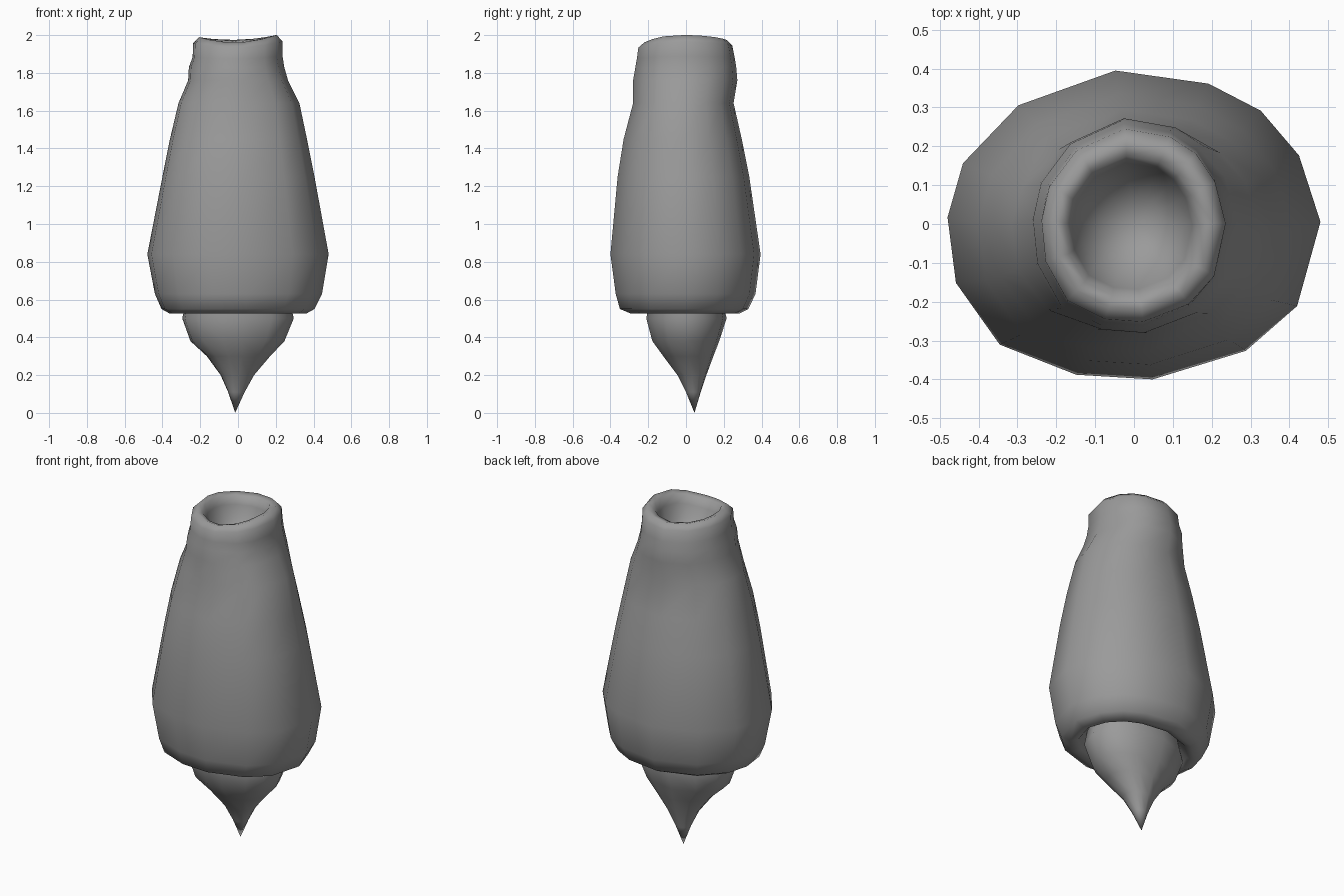
import bpy, bmesh

# Slightly irregular 14-sided outline on a unit circle
OUTLINE = [(1, .02), (.885, .45), (.68, .74), (.4, .915), (-.1, 1), (-.62, .775),
           (-.917, .4), (-1, .05), (-.955, -.375), (-.72, -.775), (-.31, -.97),
           (.1, -1), (.6, -.815), (.875, -.525)]

# Dark grey for every part
GREY = bpy.data.materials.new("dark_grey")
GREY.diffuse_color = (.325, .325, .325, 1)


def loft(name, rings, start=None, end=None):
    """Skin rings of (z, xmin, xmax, ymin, ymax, wave), with optional tip points."""
    bm = bmesh.new()
    loops = []
    for z, x0, x1, y0, y1, wave in rings:
        cx, cy, rx, ry = (x0 + x1) / 2, (y0 + y1) / 2, (x1 - x0) / 2, (y1 - y0) / 2
        loop = []
        for u, v in OUTLINE:
            # wavy rim: high at the sides, dipping a little to the front
            dz = wave * (0.02 * u * u + 0.006 * u - 0.014 * max(0, -v) ** 3)
            loop.append(bm.verts.new((cx + u * rx, cy + v * ry, z + dz)))
        loops.append(loop)
    n = len(OUTLINE)
    for a, b in zip(loops, loops[1:]):
        for i in range(n):
            j = (i + 1) % n
            bm.faces.new((a[i], a[j], b[j], b[i]))
    for tip, loop in ((start, loops[0]), (end, loops[-1])):
        if tip:
            t = bm.verts.new(tip)
            for i in range(n):
                bm.faces.new((loop[i], loop[(i + 1) % n], t))
    bmesh.ops.recalc_face_normals(bm, faces=bm.faces)
    for f in bm.faces:
        f.smooth = True
    me = bpy.data.meshes.new(name)
    bm.to_mesh(me)
    bm.free()
    me.materials.append(GREY)
    ob = bpy.data.objects.new(name, me)
    bpy.context.collection.objects.link(ob)
    return ob


# Hollow body: recessed underside, rolled lip, tapering wall, neck, rim and bowl
loft("body", [
    (.60, -.27, .27, -.19, .19, 0),
    (.535, -.32, .32, -.25, .24, 0),
    (.525, -.36, .36, -.29, .28, 0),
    (.55, -.405, .405, -.35, .33, 0),
    (.63, -.44, .445, -.372, .368, 0),
    (.84, -.48, .48, -.40, .395, 0),
    (1.25, -.40, .405, -.362, .335, 0),
    (1.45, -.36, .365, -.33, .295, 0),
    (1.64, -.315, .325, -.28, .252, 0),
    (1.76, -.264, .265, -.28, .272, 0),
    (1.83, -.26, .245, -.268, .266, 0),
    (1.88, -.24, .236, -.26, .258, .3),
    (1.945, -.238, .236, -.252, .245, .8),
    (1.975, -.205, .205, -.22, .215, 1),
    (1.965, -.175, .17, -.19, .175, 1),
    (1.92, -.16, .15, -.168, .158, .8),
    (1.85, -.135, .13, -.14, .135, 0),
    (1.79, -.075, .075, -.075, .075, 0),
], start=(0, 0, .62), end=(0, 0, 1.765))

# Pointed tail below, its tip drifting backwards
loft("tail_cone", [
    (.62, -.27, .27, -.19, .19, 0),
    (.50, -.295, .295, -.21, .215, 0),
    (.38, -.252, .246, -.178, .176, 0),
    (.30, -.165, .17, -.12, .145, 0),
    (.20, -.092, .085, -.045, .108, 0),
    (.11, -.052, .035, .0, .078, 0),
], end=(-.015, .045, 0))
